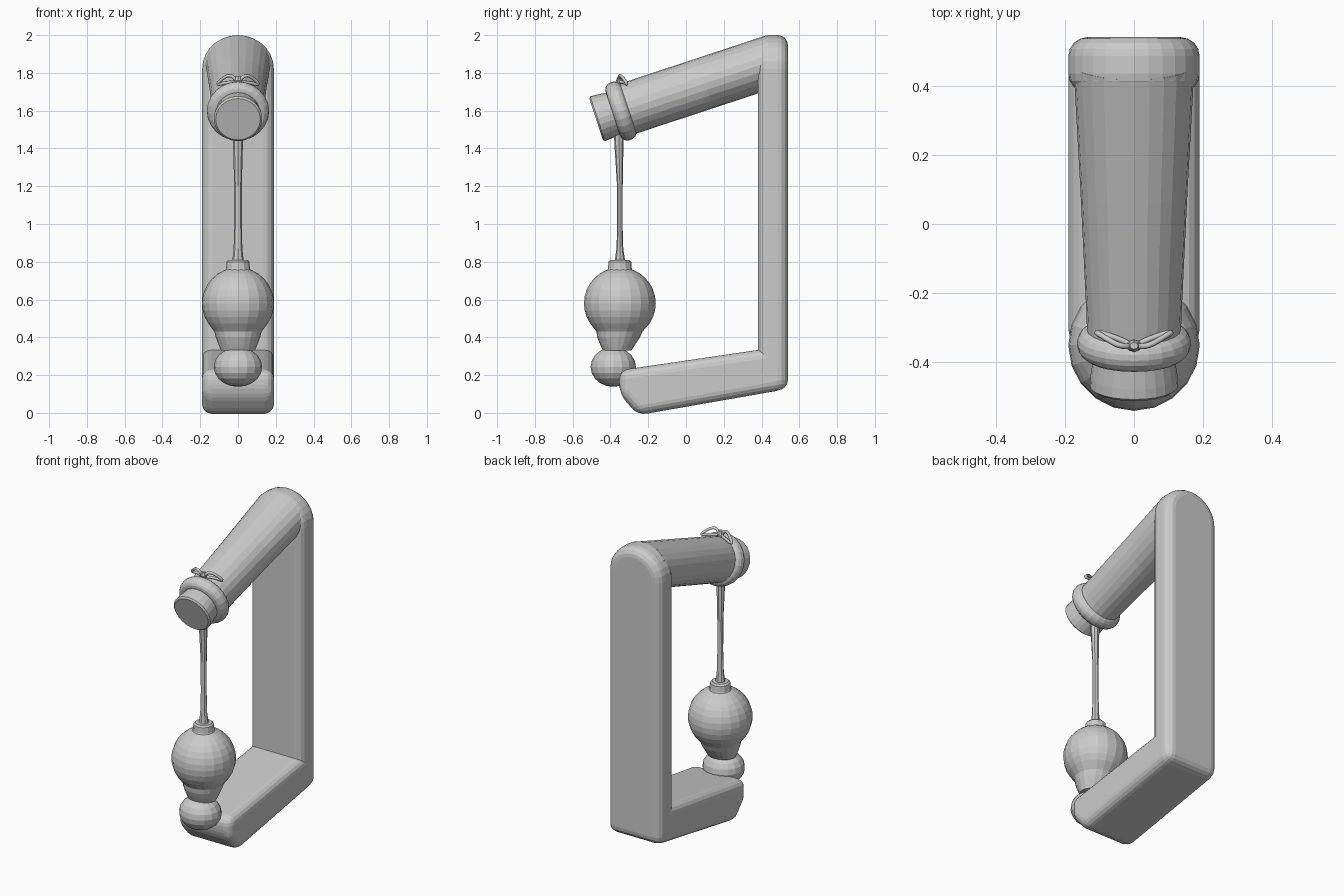
import bpy, bmesh
from math import sin, cos, pi, atan, radians
from mathutils import Vector

if "Cube" in bpy.data.objects:
    bpy.data.objects.remove(bpy.data.objects["Cube"])

TILT = atan(0.33)          # slope of the upper arm


def make_object(name, bm, smooth=True):
    bmesh.ops.recalc_face_normals(bm, faces=bm.faces)
    mesh = bpy.data.meshes.new(name)
    bm.to_mesh(mesh)
    bm.free()
    ob = bpy.data.objects.new(name, mesh)
    bpy.context.collection.objects.link(ob)
    return ob


def loft(name, stations, tilt=None, sides=24):
    """Elliptical rings at (y, z, x radius, other radius); tilt=None means upright."""
    n = Vector((0, 1, 0)) if tilt is None else Vector((0, -sin(tilt), cos(tilt)))
    bm = bmesh.new()
    rings = []
    for y, z, rx, rn in stations:
        rings.append([bm.verts.new(Vector((rx * cos(a), y, z)) + n * rn * sin(a))
                      for a in (2 * pi * i / sides for i in range(sides))])
    for a, b in zip(rings, rings[1:]):
        for i in range(sides):
            j = (i + 1) % sides
            bm.faces.new((a[i], a[j], b[j], b[i]))
    bm.faces.new(rings[0])
    bm.faces.new(rings[-1])
    return make_object(name, bm)


def slab(name, points, offset, bevel):
    """Extrude a closed outline by offset and round its edges."""
    bm = bmesh.new()
    face = bm.faces.new([bm.verts.new(p) for p in points])
    ext = bmesh.ops.extrude_face_region(bm, geom=[face])
    bmesh.ops.translate(bm, vec=offset,
                        verts=[v for v in ext["geom"] if isinstance(v, bmesh.types.BMVert)])
    ob = make_object(name, bm)
    mod = ob.modifiers.new("rounding", "BEVEL")
    mod.width, mod.segments = bevel, 4
    mod.limit_method, mod.angle_limit = "ANGLE", radians(30)
    mod.use_clamp_overlap = False
    return ob


def along(t, r_x, r_n):
    """Station on the upper arm axis at depth y = t."""
    return (t, 1.598 + 0.33 * (t + 0.345), r_x, r_n)


# Back post with an arched top
arch = [(0.19 * cos(pi * i / 14), 0.38, 1.82 + 0.18 * sin(pi * i / 14)) for i in range(15)]
slab("back_post", arch + [(-0.19, 0.38, 0.12), (0.19, 0.38, 0.12)], (0, 0.16, 0), 0.055)

# Lower arm
side = [(-0.355, 0.225), (-0.352, 0.10), (-0.255, -0.012), (0.53, 0.125), (0.53, 0.355)]
slab("lower_arm", [(-0.19, y, z) for y, z in side], (0.38, 0, 0), 0.05)

# Upper arm, end cap and rope band round it
loft("upper_arm", [along(-0.36, 0.135, 0.138), along(-0.27, 0.137, 0.139),
                   along(0.1, 0.155, 0.139), along(0.46, 0.175, 0.139)], TILT)
loft("end_cap", [along(-0.476, 0.118, 0.115), along(-0.468, 0.128, 0.125),
                 along(-0.44, 0.126, 0.123), along(-0.39, 0.118, 0.117),
                 along(-0.34, 0.12, 0.12)], TILT)
band = [along(-0.345 + 0.042 * cos(a), 0.125 + 0.04 * sin(a), 0.125 + 0.037 * sin(a))
        for a in (pi * i / 8 for i in range(8, -1, -1))]
loft("rope_band", band, TILT)

# Bow on top of the band
for s, label in ((-1, "left"), (1, "right")):
    curve = bpy.data.curves.new(label + "_bow_loop", "CURVE")
    curve.dimensions = "3D"
    curve.bevel_depth, curve.bevel_resolution, curve.resolution_u = 0.009, 1, 4
    spline = curve.splines.new("NURBS")
    pts = [(0, -0.352, 1.75), (0.04, -0.355, 1.795), (0.09, -0.325, 1.765),
           (0.115, -0.31, 1.735), (0.06, -0.325, 1.75)]
    spline.points.add(len(pts) - 1)
    for p, (x, y, z) in zip(spline.points, pts):
        p.co = (s * x, y, z, 1)
    spline.use_cyclic_u = True
    spline.order_u = 3
    bpy.context.collection.objects.link(bpy.data.objects.new(label + "_bow_loop", curve))
loft("bow_knot", [(-0.35, 1.735, 0.015, 0.012), (-0.352, 1.76, 0.022, 0.018),
                  (-0.352, 1.782, 0.012, 0.01)], sides=8)

# Hanging cord
loft("cord", [(-0.355, 1.50, 0.03, 0.027), (-0.355, 1.42, 0.026, 0.024),
              (-0.35, 1.2, 0.02, 0.015), (-0.35, 1.0, 0.02, 0.014),
              (-0.35, 0.87, 0.023, 0.018), (-0.35, 0.79, 0.032, 0.03)], sides=8)

# Collar, round pendant with neck, and ball tip
loft("collar", [(-0.35, 0.81, 0.05, 0.05), (-0.35, 0.80, 0.06, 0.06),
                (-0.35, 0.765, 0.063, 0.063), (-0.35, 0.74, 0.075, 0.075)], sides=12)
bulb = [(-0.35, 0.58 + 0.19 * cos(a), 0.19 * sin(a), 0.19 * sin(a))
        for a in (pi * i / 16 for i in range(1, 12))]
neck = [(-0.352, 0.43, 0.125, 0.122), (-0.357, 0.40, 0.117, 0.113),
        (-0.362, 0.36, 0.102, 0.092), (-0.365, 0.33, 0.09, 0.075)]
loft("pendant", bulb + neck, sides=20)
tip = [(-0.385, 0.243 + 0.105 * cos(a), 0.128 * sin(a), 0.12 * sin(a))
       for a in (pi * i / 10 for i in range(1, 10))]
loft("ball_tip", [(-0.385, 0.347, 0.01, 0.01)] + tip + [(-0.385, 0.139, 0.01, 0.01)], sides=16)
